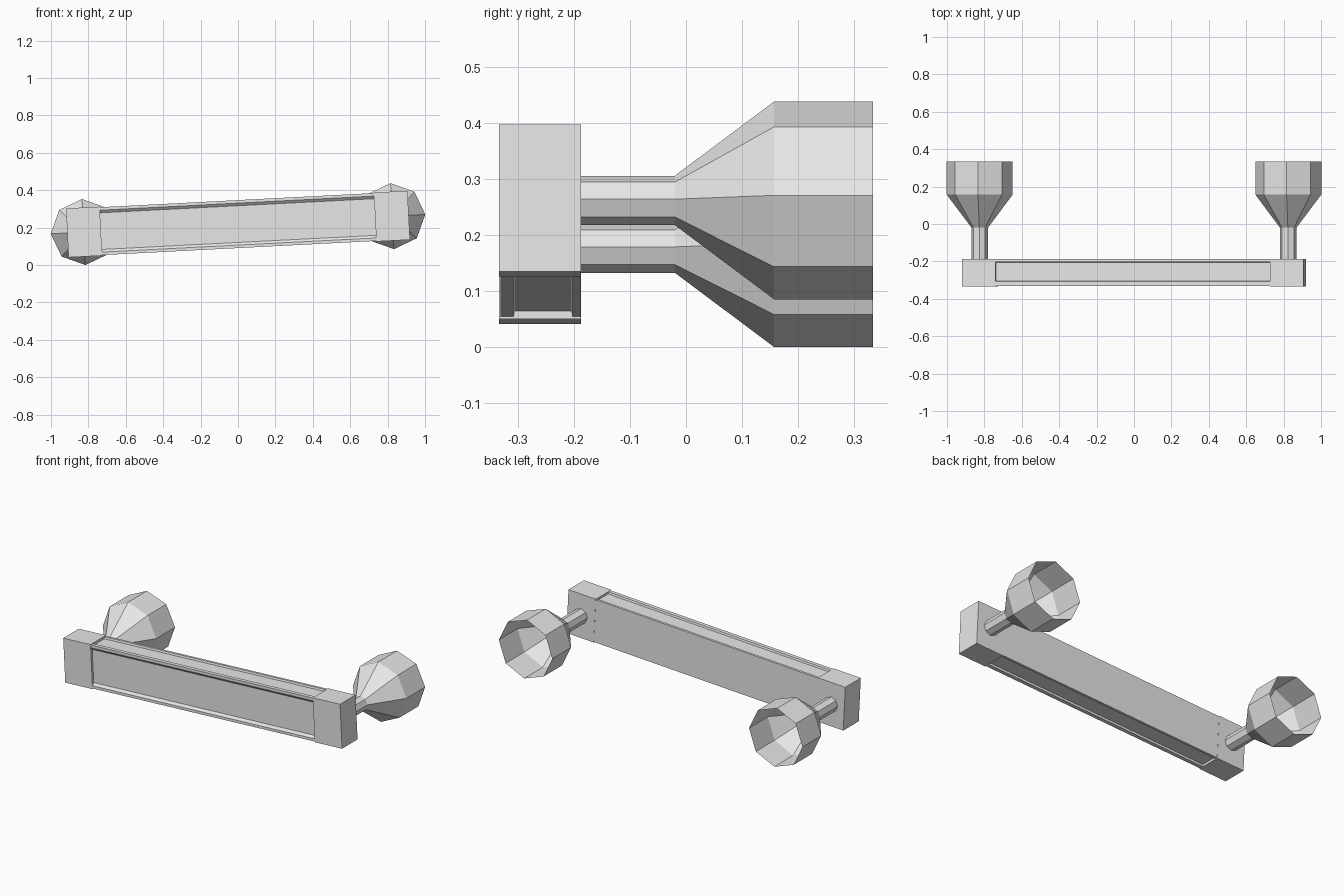
import bpy, bmesh, math

if "Cube" in bpy.data.objects:
    bpy.data.objects.remove(bpy.data.objects["Cube"], do_unlink=True)

TILT = -0.0515      # the whole handle leans slightly, its left end higher
CENTRE_Z = 0.219

grey = bpy.data.materials.new("plain_grey")
grey.use_nodes = True
grey.diffuse_color = (0.8, 0.8, 0.8, 1)
grey.node_tree.nodes["Principled BSDF"].inputs["Base Color"].default_value = (0.8, 0.8, 0.8, 1)


def add_part(name, bm):
    mesh = bpy.data.meshes.new(name)
    bm.to_mesh(mesh)
    bm.free()
    mesh.materials.append(grey)
    obj = bpy.data.objects.new(name, mesh)
    obj.location.z = CENTRE_Z
    obj.rotation_euler.y = TILT
    bpy.context.collection.objects.link(obj)
    return obj


def end_block(name, side):
    bm = bmesh.new()
    bmesh.ops.create_cube(bm, size=1)
    bmesh.ops.scale(bm, vec=(0.18, 0.146, 0.262), verts=bm.verts)
    bmesh.ops.translate(bm, vec=(side * 0.824, -0.26, 0), verts=bm.verts)
    add_part(name, bm)


def mounting_cup(name, side, sides=8):
    # Eight-sided stem flaring into a cup that is open at the back
    bm = bmesh.new()
    rings = []
    for radius, y in [(0.044, -0.19), (0.044, -0.02), (0.1765, 0.157), (0.1765, 0.333)]:
        ring = []
        for k in range(sides):
            a = math.tau * k / sides
            ring.append(bm.verts.new((side * 0.826 + radius * math.cos(a), y,
                                      radius * math.sin(a))))
        rings.append(ring)
    for low, high in zip(rings, rings[1:]):
        for k in range(sides):
            n = (k + 1) % sides
            bm.faces.new((low[k], high[k], high[n], low[n]))
    add_part(name, bm)


def grip_bar():
    # Cross-section (y, z): flat back, shallow grooves on top, front and bottom
    half = [(-0.188, 0.128), (-0.202, 0.128), (-0.205, 0.117), (-0.305, 0.117),
            (-0.308, 0.128), (-0.331, 0.128), (-0.331, 0.112), (-0.319, 0.098)]
    profile = half + [(y, -z) for y, z in reversed(half)]
    bm = bmesh.new()
    face = bm.faces.new([bm.verts.new((-0.74, y, z)) for y, z in profile])
    out = bmesh.ops.extrude_face_region(bm, geom=[face], use_keep_orig=True)
    moved = [v for v in out["geom"] if isinstance(v, bmesh.types.BMVert)]
    bmesh.ops.translate(bm, vec=(1.48, 0, 0), verts=moved)
    bmesh.ops.recalc_face_normals(bm, faces=bm.faces)
    add_part("grip_bar", bm)


grip_bar()
for label, side in (("right", -1), ("left", 1)):
    end_block(label + "_end_block", side)
    mounting_cup(label + "_mounting_cup", side)
